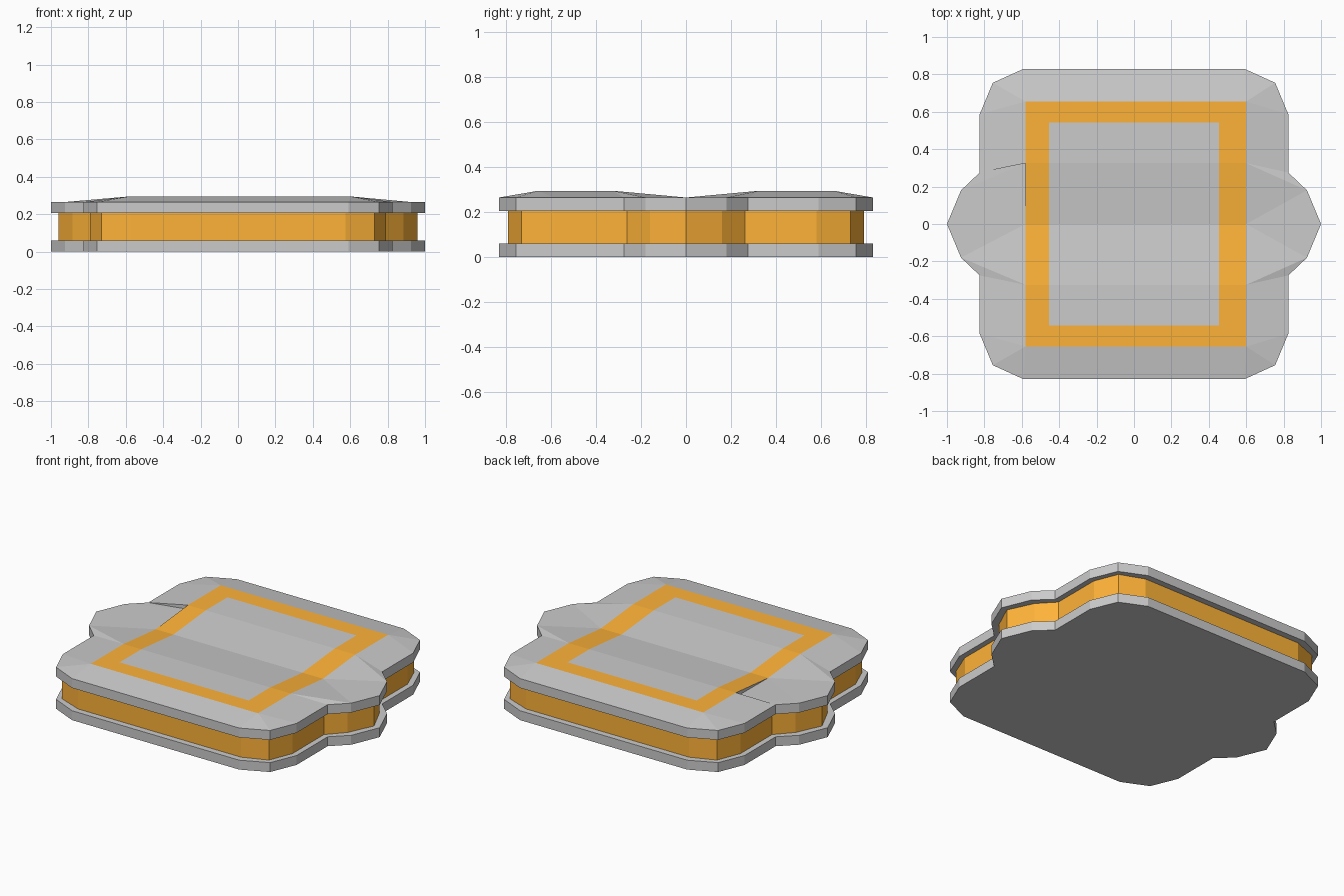
import bpy, bmesh

if "Cube" in bpy.data.objects:
    bpy.data.objects.remove(bpy.data.objects["Cube"])

orange = bpy.data.materials.new("orange")
orange.diffuse_color = (1.0, 0.45, 0.04, 1)
orange.use_nodes = True
orange.node_tree.nodes["Principled BSDF"].inputs["Base Color"].default_value = orange.diffuse_color
grey = bpy.data.materials.new("grey")
grey.diffuse_color = (0.8, 0.8, 0.8, 1)
grey.use_nodes = True
grey.node_tree.nodes["Principled BSDF"].inputs["Base Color"].default_value = grey.diffuse_color

# Quarter outlines, from the back edge round to the tip of the side lobe
PLATE = [(.59, .83), (.755, .755), (.825, .587), (.825, .275), (.925, .18), (1, 0)]
CORE = [(.575, .79), (.73, .73), (.79, .58), (.79, .262), (.885, .16), (.96, 0)]
RIM, PEAK = .265, .295


def outline(q):
    half = q + [(x, -y) for x, y in q[-2::-1]]
    return half + [(-x, y) for x, y in half[-2:0:-1]] if half[0][0] == 0 else \
        half + [(-x, y) for x, y in half[::-1]]


def face(bm, pts, mat=0):
    f = bm.faces.new([bm.verts.new(p) for p in pts])
    f.material_index = mat


def walls(bm, pts, z0, z1):
    for a, b in zip(pts, pts[1:] + pts[:1]):
        face(bm, [(*a, z0), (*b, z0), (*b, z1), (*a, z1)])


def finish(bm, name, *mats):
    bmesh.ops.remove_doubles(bm, verts=bm.verts, dist=1e-5)
    bmesh.ops.recalc_face_normals(bm, faces=bm.faces)
    me = bpy.data.meshes.new(name)
    bm.to_mesh(me)
    bm.free()
    ob = bpy.data.objects.new(name, me)
    bpy.context.collection.objects.link(ob)
    for m in mats:
        me.materials.append(m)


def slab(name, quarter, z0, z1, mat):
    bm = bmesh.new()
    pts = outline(quarter)
    walls(bm, pts, z0, z1)
    for z in (z0, z1):
        face(bm, [(*p, z) for p in pts])
    finish(bm, name, mat)


slab("bottom_plate", PLATE, 0, .06, grey)
slab("core", CORE, .06, .205, orange)

# Top plate: straight sides and flat underside
bm = bmesh.new()
pts = outline(PLATE)
walls(bm, pts, .205, RIM)
face(bm, [(*p, .205) for p in pts])

# Raised panel with a shallow valley along y = 0 and an orange border
xs = [-.58, -.455, .455, .60]
ys = [-.655, -.543, -.325, 0, .325, .543, .655]
height = lambda y: RIM if y == 0 else PEAK
for i in range(3):
    for j in range(6):
        border = i != 1 or j in (0, 5)
        face(bm, [(x, y, height(y)) for x, y in
                  ((xs[i], ys[j]), (xs[i + 1], ys[j]),
                   (xs[i + 1], ys[j + 1]), (xs[i], ys[j + 1]))], int(border))

# Sloping skirt from the panel to the rim, one quarter at a time
for sx, px in ((1, xs[3]), (-1, xs[0])):
    for sy in (1, -1):
        o = [(sx * x, sy * y, RIM) for x, y in PLATE]
        a, m, b = [(px, sy * y, PEAK) for y in (.655, .543, .325)]
        c = (px, 0, RIM)
        face(bm, [a, o[0], o[1]])
        face(bm, [a, o[1], o[2]])
        face(bm, [a, o[2], m])
        face(bm, [m, o[2], o[3]])
        face(bm, [m, o[3], b])
        low = b
        if sx < 0 < sy:
            # Small step beside the panel on the left lobe
            low = (b[0], b[1], RIM + .003)
            face(bm, [o[3], b, low])
            face(bm, [b, c, low])
        face(bm, [low, o[3], o[4]])
        face(bm, [low, o[4], c])
        face(bm, [c, o[4], o[5]])
for s in (1, -1):
    face(bm, [(-.59, s * .83, RIM), (.59, s * .83, RIM)] +
         [(x, s * .655, PEAK) for x in xs[::-1]])
finish(bm, "top_plate", grey, orange)
